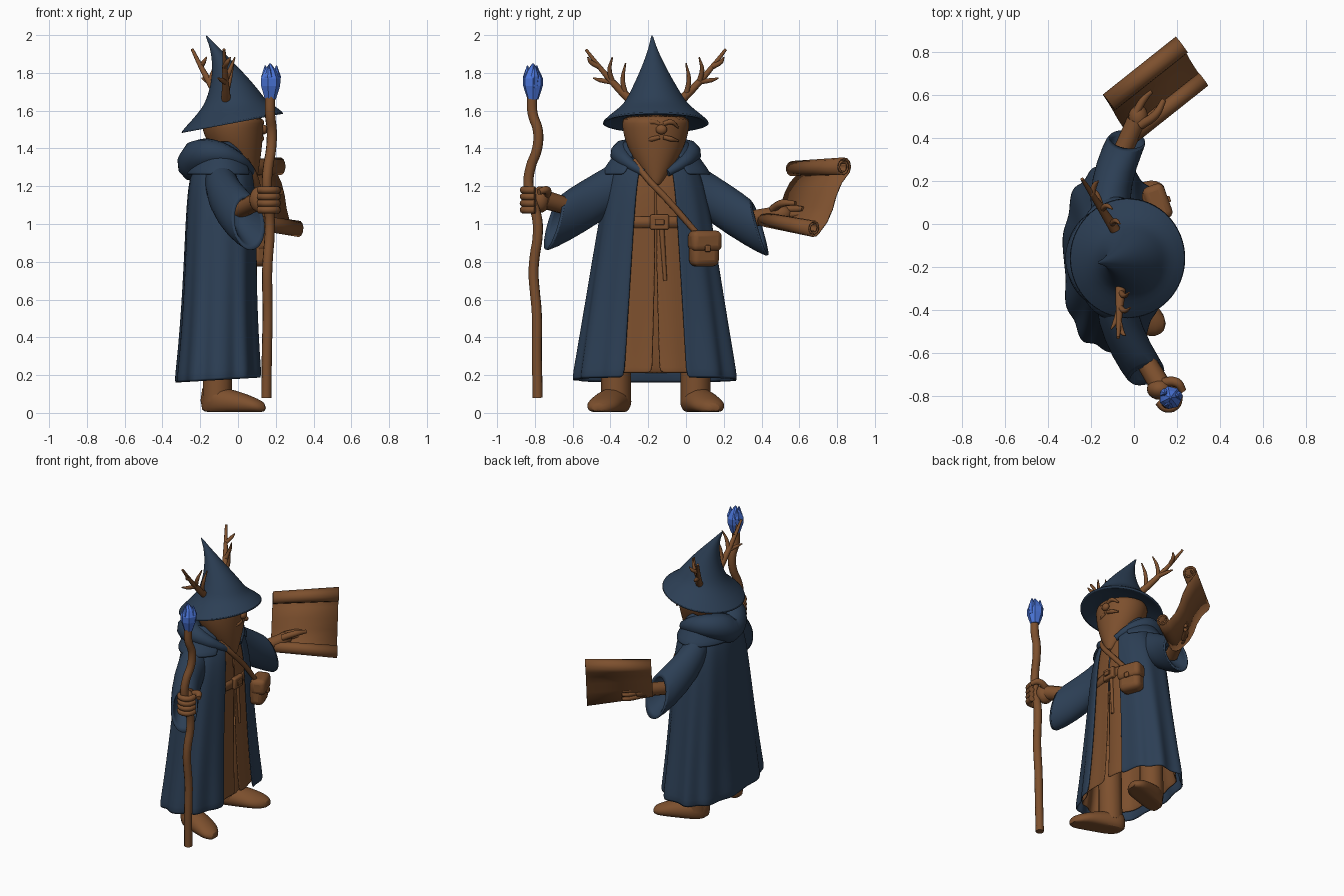
import bpy, bmesh, math
from mathutils import Vector
from math import sin, cos, pi, sqrt, copysign

if "Cube" in bpy.data.objects:
    bpy.data.objects.remove(bpy.data.objects["Cube"])

def material(name, red, green, blue):
    mat = bpy.data.materials.new(name)
    mat.use_nodes = True
    color = (red, green, blue, 1)
    mat.diffuse_color = color
    mat.node_tree.nodes["Principled BSDF"].inputs["Base Color"].default_value = color
    return mat

BLUE = material("robe_blue", .025, .049, .09)
BROWN = material("warm_brown", .205, .08, .027)
CRYSTAL = material("crystal_blue", .07, .18, .7)
MIDDLE = -.16  # y of the body axis
UP = Vector((0, 0, 1))

def steps(count):
    return [i / (count - 1) for i in range(count)]

def finish(ob, mat, smooth=True, subsurf=False, thick=0):
    ob.data.materials.clear()
    ob.data.materials.append(mat)
    if thick:
        solid = ob.modifiers.new("thickness", 'SOLIDIFY')
        solid.thickness, solid.offset = thick, 0
    if subsurf:
        ob.modifiers.new("rounding", 'SUBSURF').levels = 1
    bpy.ops.object.select_all(action='DESELECT')
    ob.select_set(True)
    bpy.context.view_layer.objects.active = ob
    if smooth:
        bpy.ops.object.shade_smooth_by_angle(angle=math.radians(50))

def loft(name, rings, mat, closed=True, caps=True, **style):
    """Skin a list of equally long point rings."""
    bm = bmesh.new()
    rows = [[bm.verts.new(point) for point in ring] for ring in rings]
    count = len(rows[0])
    for lower, upper in zip(rows, rows[1:]):
        for i in range(count if closed else count - 1):
            j = (i + 1) % count
            bm.faces.new((lower[i], lower[j], upper[j], upper[i]))
    if closed and caps:
        bm.faces.new(rows[0])
        bm.faces.new(rows[-1])
    bmesh.ops.recalc_face_normals(bm, faces=bm.faces)
    mesh = bpy.data.meshes.new(name)
    bm.to_mesh(mesh)
    bm.free()
    ob = bpy.data.objects.new(name, mesh)
    bpy.context.collection.objects.link(ob)
    finish(ob, mat, **style)

def oval(x, y, z, depth, width, sides=32, gap=0, power=1, fold=0, tilt=0):
    """Horizontal ring starting at the front (+x); gap leaves it open there."""
    ring = []
    for i in range(sides):
        t = gap + 2 * (pi - gap) * i / (sides - 1 if gap else sides)
        swell = 1 + fold * sin(11 * t)
        dx = depth * swell * copysign(abs(cos(t)) ** power, cos(t))
        dy = width * swell * copysign(abs(sin(t)) ** power, sin(t))
        ring.append(Vector((x + dx, y + dy, z + tilt * dx)))
    return ring

def tubes(name, paths, mat=BROWN):
    """Smooth tapered tubes through (x, y, z, radius) points."""
    curve = bpy.data.curves.new(name, 'CURVE')
    curve.dimensions, curve.bevel_depth, curve.bevel_resolution = '3D', 1, 3
    curve.use_fill_caps, curve.resolution_u = True, 5
    for path in paths:
        spline = curve.splines.new('BEZIER')
        spline.bezier_points.add(len(path) - 1)
        for knot, (x, y, z, radius) in zip(spline.bezier_points, path):
            knot.co, knot.radius = (x, y, z), radius
            knot.handle_left_type = knot.handle_right_type = 'AUTO'
    ob = bpy.data.objects.new(name, curve)
    bpy.context.collection.objects.link(ob)
    bpy.ops.object.select_all(action='DESELECT')
    ob.select_set(True)
    bpy.context.view_layer.objects.active = ob
    bpy.ops.object.convert(target='MESH')
    finish(bpy.context.object, mat)

def ball(name, place, size):
    bpy.ops.mesh.primitive_uv_sphere_add(segments=20, ring_count=12, location=place)
    ob = bpy.context.object
    ob.name, ob.scale = name, size
    finish(ob, BROWN)

def box(name, place, size, bevel, turn=0):
    bpy.ops.mesh.primitive_cube_add(size=1, location=place, rotation=(0, 0, turn))
    ob = bpy.context.object
    ob.name, ob.scale = name, size
    bpy.ops.object.transform_apply(location=False, rotation=False)
    rounding = ob.modifiers.new("bevel", 'BEVEL')
    rounding.width, rounding.segments = bevel, 3
    finish(ob, BROWN)

# Robe and tunic share one flared profile that closes over the shoulders
robe, tunic = [], []
for k in steps(14):
    z, x = .17 + 1.27 * k, -.1 + .02 * k
    shoulder = sqrt(1.05 - k ** 12)
    depth = (.195 - .025 * k + .025 * (1 - k) ** 4) * shoulder
    width, fold = (.415 - .195 * k) * shoulder, .035 * (1 - k)
    slit = .003 + .05 * max(0, .5 - k)
    robe.append(oval(x, MIDDLE, z, depth, width, 72, .31, .8, fold, .06 * (1 - k)))
    tunic.append(oval(x, MIDDLE, max(z, .21), depth * .91, width * .9, 72, slit, .85, fold))
loft("robe", robe, BLUE, closed=False, thick=.014, subsurf=True)
loft("tunic", tunic, BROWN, closed=False, thick=.008, subsurf=True)

# Belt, buckle and hanging belt end
loft("belt", [oval(-.09, MIDDLE, z, .175, .24, power=.85) for z in (.98, 1.04)],
     BROWN, caps=False, thick=.014)
box("buckle", (.09, -.14, 1.01), (.04, .1, .08), .01)
box("buckle_pin", (.11, -.14, 1.01), (.02, .05, .03), .004)
tubes("belt_end", [[(.085, -.13, 1, .014), (.09, -.11, .7, .01)]])

# Hood lying around the shoulders, thickest at the back, with a sloping mantle
hood = []
for k in steps(13):
    t = .35 + 2 * (pi - .35) * k
    hood.append((.155 * cos(t) - .07, MIDDLE + .18 * sin(t),
                 1.28 + .085 * abs(sin(t)) - .04 * cos(t), .058 - .04 * cos(t)))
tubes("hood", [hood], BLUE)
loft("mantle", [oval(-.09, MIDDLE, 1.44 - .18 * k, .1 + .09 * k, .16 + .13 * k, 48, .6)
                for k in steps(4)], BLUE, closed=False, thick=.014, subsurf=True)

# Wide sleeves, turned in at the cuff, lower edge cut back
def sleeve(name, shoulder, cuff):
    start, end = Vector(shoulder), Vector(cuff)
    across = (end - start).cross(UP).normalized()
    slant = UP + UP.cross(across) * -.3
    rings = []
    for k, size in ((0, 1), (.4, 1), (.75, 1), (1, 1), (1, .8), (.7, .5)):
        center = start.lerp(end, k) - Vector((.05, 0, .01)) * sin(pi * k)
        height = .12 + .04 * sin(2 * k)
        lean = UP.lerp(slant, k)
        rings.append([center + across * .095 * size * cos(t) + lean * height * size * sin(t)
                      for t in (pi * i / 10 for i in range(20))])
    loft(name, rings, BLUE, subsurf=True)

sleeve("right_sleeve", (-.1, -.25, 1.28), (.065, -.71, 1))
sleeve("left_sleeve", (-.1, -.07, 1.28), (-.03, .4, .97))

# Head tapering into a long beard
head = []
for k in steps(9):
    swell = sin(.1 + 1.6 * k)
    head.append(oval(.09 - .12 * swell, MIDDLE, 1.2 + .38 * k, .165 * swell, .18 * swell))
loft("head_and_beard", head, BROWN, subsurf=True)
ball("nose", (.135, -.13, 1.5), (.022, .03, .026))
tubes("brows_and_moustache", [
    [(.125, -.13 + side * .01, z, .012), (.123, -.13 + side * .05, z + rise, .014),
     (.1, -.13 + side * .09, z - .02, .005)]
    for side in (-1, 1) for z, rise in ((1.53, .01), (1.46, -.01))])

# Hat: hollow brim tilted down at the back, then a cone bending backwards
hat = [oval(-.03, MIDDLE, z, radius, radius * 1.04, tilt=.19)
       for z, radius in ((1.57, .13), (1.56, .19), (1.525, .27), (1.537, .277), (1.585, .22))]
for k in steps(9):
    radius = .165 * (1 - k) ** 1.3 + .004
    hat.append(oval(-.02 - .15 * k ** 1.7, MIDDLE - .02 * k, 1.635 + .365 * k, radius, radius, tilt=.12))
loft("hat", hat, BLUE, subsurf=True)

# Antlers: one curved beam with four tines on each side
def antler(name, side, lean):
    base, stride = Vector((-.06, MIDDLE + side * .09, 1.62)), Vector((lean, side, .8)) * .07
    beam = [base + stride * i + UP * .005 * i * i for i in range(5)]
    paths = [[(*point, .028 - .005 * i) for i, point in enumerate(beam)]]
    for i, x, out, rise in ((1, .04, 0, .17), (2, .05, 0, .13), (2, -.04, .1, .02), (3, .03, .06, .05)):
        tip = beam[i] + Vector((x, side * out, rise))
        bend = beam[i].lerp(tip, .5) + Vector((0, side * .015, 0))
        paths.append([(*beam[i], .015), (*bend, .012), (*tip, .004)])
    tubes(name, paths)

antler("right_antler", -1, -.05)
antler("left_antler", 1, -.65)

# Legs and feet, toes splayed outwards
for name, side in (("right", -1), ("left", 1)):
    y = MIDDLE + side * .21
    tubes(name + "_leg", [[(-.11, y, .06, .08), (-.1, y, .6, .08)]])
    foot = []
    for k in steps(8):
        width = .03 + .06 * sqrt(1 - (2 * k - 1) ** 4)
        height = .14 - .09 * k * k
        center = y + side * .12 * (k - .2)
        foot.append([Vector((.35 * k - .2, center + width * cos(t), max(.005, height * (.45 + .6 * sin(t)))))
                     for t in (pi * i / 8 for i in range(16))])
    loft(name + "_foot", foot, BROWN, subsurf=True)

# Staff, more crooked towards the top, with a pointed crystal
staff = []
for k in steps(18):
    z = .08 + 1.6 * k
    wobble = .06 * k * k * (1 - k ** 8) * sin(4 * pi * (z - 1.34))
    staff.append((.15 + .02 * k + .4 * wobble, -.785 - .03 * k + wobble, z, .027))
tubes("staff", [staff])

def shard(name, x, y, layers):
    loft(name, [oval(x, y, z, radius, radius, 7) for z, radius in layers], CRYSTAL, smooth=False)

shard("crystal", .17, -.81, ((1.66, .03), (1.73, .053), (1.77, .055), (1.81, .035), (1.85, .004)))
for i in range(3):
    t = .3 + 2 * pi * i / 3
    shard("crystal_shard", .17 + .035 * cos(t), -.81 + .03 * sin(t), ((1.72, .015), (1.78, .024), (1.84, .003)))

# Right hand wrapped round the staff
tubes("right_wrist", [[(0, -.55, 1.07, .045), (.12, -.75, 1.13, .05)]])
ball("right_palm", (.12, -.77, 1.13), (.06, .05, .07))
tubes("right_fingers", [[(.16 + .05 * cos(t), -.81 + .05 * sin(t), 1.075 + .035 * i, .02)
                         for t in (3.5, 4.5, 5.5, 6.5)] for i in range(4)]
      + [[(.13, -.74, 1.15, .024), (.2, -.74, 1.18, .022), (.23, -.78, 1.17, .016)]])

# Left hand pinching the scroll
tubes("left_wrist", [[(-.07, .3, 1.02, .045), (.01, .48, 1.05, .045)]])
ball("left_palm", (.02, .5, 1.055), (.045, .06, .045))
tubes("left_thumb", [[(.03, .46, 1.08, .022), (.1, .51, 1.11, .02), (.14, .58, 1.11, .012)]])
tubes("left_fingers", [[(.01, .52, z, .018), (.05, .59, z, .018), (.08, .62, z, .012)]
                       for z in (1.02, 1.05, 1.08)])

# Scroll: a sheet with both ends rolled forward, swept sideways
def roll(radius):
    spiral = [(radius * (1 - .65 * k), 4.5 * pi * k) for k in steps(27)]
    return [(r * sin(t), radius - r * cos(t)) for r, t in spiral]

low, high, sideways = Vector((.13, .57, .98)), Vector((.03, .73, 1.27)), Vector((.17, .135, 0))
length = (high - low).length
rise = (high - low) / length
front = sideways.cross(rise).normalized()
sheet = [(-a, b) for a, b in reversed(roll(.042))]
sheet += [(length * k, -.015 * sin(2 * pi * k)) for k in (.2, .4, .6, .8)]
sheet += [(length + a, b) for a, b in roll(.048)]
loft("scroll", [[low + sideways * k + rise * a + front * b + UP * k * (.09 * a - .025) for a, b in sheet]
                for k in (-1, 0, 1)], BROWN, closed=False, thick=.008)

# Satchel with flap, clasp and shoulder strap
box("satchel", (.1, .095, .865), (.1, .155, .18), .035, .35)
box("satchel_flap", (.11, .1, .91), (.105, .17, .11), .03, .35)
box("satchel_clasp", (.16, .115, .87), (.02, .03, .035), .006, .35)
tubes("strap", [[(.04, -.27, 1.34, .016), (.085, -.22, 1.26, .017), (.11, -.1, 1.13, .018),
                 (.1, .05, .96, .016)]])
